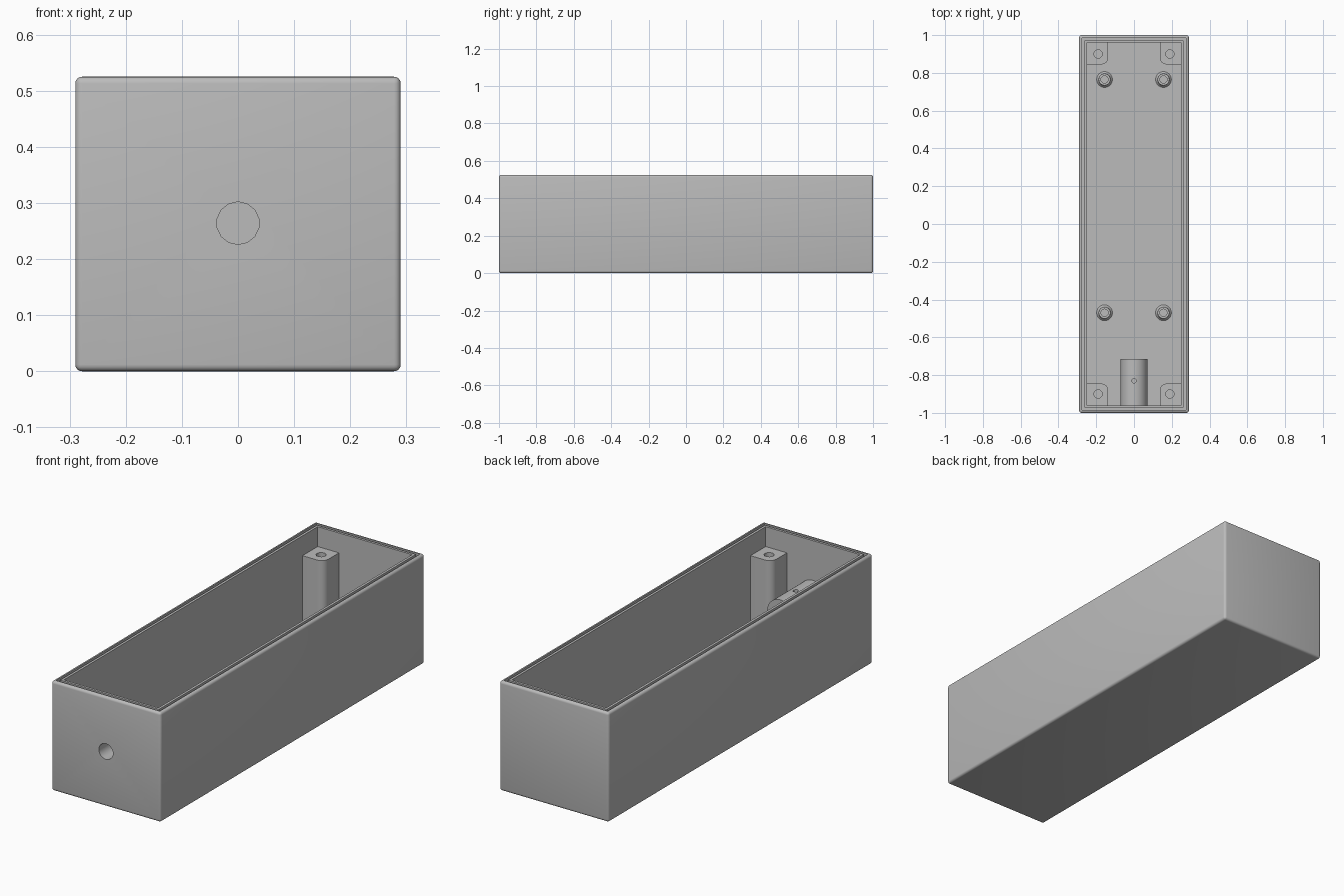
import bpy, bmesh
from math import sin, cos, pi, radians
from mathutils import Matrix

old = bpy.data.objects.get("Cube")
if old:
    bpy.data.objects.remove(old, do_unlink=True)

grey = bpy.data.materials.new("plain grey")
grey.use_nodes = True
grey.diffuse_color = (0.5, 0.5, 0.5, 1)
grey.node_tree.nodes["Principled BSDF"].inputs["Base Color"].default_value = (0.5, 0.5, 0.5, 1)

W, L, H = 0.29, 1.0, 0.525      # half width, half length, height
WALL, FLOOR = 0.04, 0.04
BORE_Z = 0.264


def finish(name, bm):
    bmesh.ops.recalc_face_normals(bm, faces=bm.faces)
    mesh = bpy.data.meshes.new(name)
    bm.to_mesh(mesh)
    bm.free()
    mesh.materials.append(grey)
    obj = bpy.data.objects.new(name, mesh)
    bpy.context.collection.objects.link(obj)
    return obj


def box(name, inset, z0, z1, bevel=0):
    """Box inset from the outer walls, optionally rounded except at its top."""
    bm = bmesh.new()
    bmesh.ops.create_cube(bm, size=2)
    for v in bm.verts:
        v.co = (v.co.x * (W - inset), v.co.y * (L - inset), z1 if v.co.z > 0 else z0)
    if bevel:
        edges = [e for e in bm.edges if not all(v.co.z == z1 for v in e.verts)]
        bmesh.ops.bevel(bm, geom=edges, offset=bevel, segments=4, profile=0.5, affect='EDGES')
    return finish(name, bm)


def cylinder(name, centre, radius, length, sides, axis='Z'):
    bm = bmesh.new()
    turn = Matrix.Rotation(radians(90), 4, 'X') if axis == 'Y' else Matrix()
    bmesh.ops.create_cone(bm, cap_ends=True, segments=sides, radius1=radius, radius2=radius,
                          depth=length, matrix=Matrix.Translation(centre) @ turn)
    return finish(name, bm)


def cut(obj, cutter, keep=False):
    mod = obj.modifiers.new("cut", 'BOOLEAN')
    mod.operation, mod.solver, mod.object = 'DIFFERENCE', 'EXACT', cutter
    bpy.context.view_layer.objects.active = obj
    bpy.ops.object.modifier_apply(modifier=mod.name)
    if not keep:
        bpy.data.objects.remove(cutter, do_unlink=True)


def smooth(obj):
    bpy.ops.object.select_all(action='DESELECT')
    obj.select_set(True)
    bpy.context.view_layer.objects.active = obj
    bpy.ops.object.shade_smooth_by_angle(angle=radians(32))


# Open case with a seal groove around the rim
case = box("case", 0, 0, H, bevel=0.012)
cut(case, box("cavity_cutter", WALL, FLOOR, H + 0.1))
groove = box("groove_cutter", 0.015, H - 0.02, H + 0.1)
cut(groove, box("groove_core", 0.028, H - 0.1, H + 0.2))
cut(case, groove)

# Cable gland tube on the inside of the front wall
gland = cylinder("cable_gland", (0, -0.8425, BORE_Z), 0.071, 0.255, 40, 'Y')
bore = cylinder("bore_cutter", (0, -0.85, BORE_Z), 0.038, 0.5, 14, 'Y')
cut(case, bore, keep=True)
cut(gland, bore)
cut(gland, cylinder("screw_cutter", (0, -0.83, BORE_Z + 0.06), 0.012, 0.1, 12))
smooth(case)
smooth(gland)


# Corner posts with one rounded inner corner and a screw hole
def corner_post(name, sx, sy):
    x0, x1, y0, y1, r = 0.137, 0.255, 0.845, 0.965, 0.035
    pts = [(x1, y0), (x1, y1), (x0, y1)]
    for i in range(7):
        a = pi + i * pi / 12
        pts.append((x0 + r + r * cos(a), y0 + r + r * sin(a)))
    bm = bmesh.new()
    face = bm.faces.new([bm.verts.new((sx * x, sy * y, 0.03)) for x, y in pts])
    new = bmesh.ops.extrude_face_region(bm, geom=[face])["geom"]
    top = [v for v in new if isinstance(v, bmesh.types.BMVert)]
    bmesh.ops.translate(bm, verts=top, vec=(0, 0, 0.4))
    post = finish(name, bm)
    cut(post, cylinder("hole_cutter", (sx * 0.19, sy * 0.9, 0.38), 0.022, 0.24, 16))
    smooth(post)


# Flared board standoffs with a blind hole
def standoff(name, x, y):
    profile = [(0.042, 0.035), (0.042, 0.042), (0.036, 0.047), (0.032, 0.058),
               (0.031, 0.11), (0.019, 0.11), (0.019, 0.05)]
    sides = 24
    bm = bmesh.new()
    rings = [[bm.verts.new((x + r * cos(2 * pi * i / sides), y + r * sin(2 * pi * i / sides), z))
              for i in range(sides)] for r, z in profile]
    for a, b in zip(rings, rings[1:]):
        for i in range(sides):
            j = (i + 1) % sides
            bm.faces.new((a[i], a[j], b[j], b[i]))
    bm.faces.new(rings[0])
    bm.faces.new(rings[-1])
    smooth(finish(name, bm))


for sx, side in ((1, "left"), (-1, "right")):
    for sy, end, board_y in ((-1, "front", -0.47), (1, "back", 0.765)):
        corner_post(f"corner_post_{end}_{side}", sx, sy)
        standoff(f"standoff_{end}_{side}", sx * 0.156, board_y)
